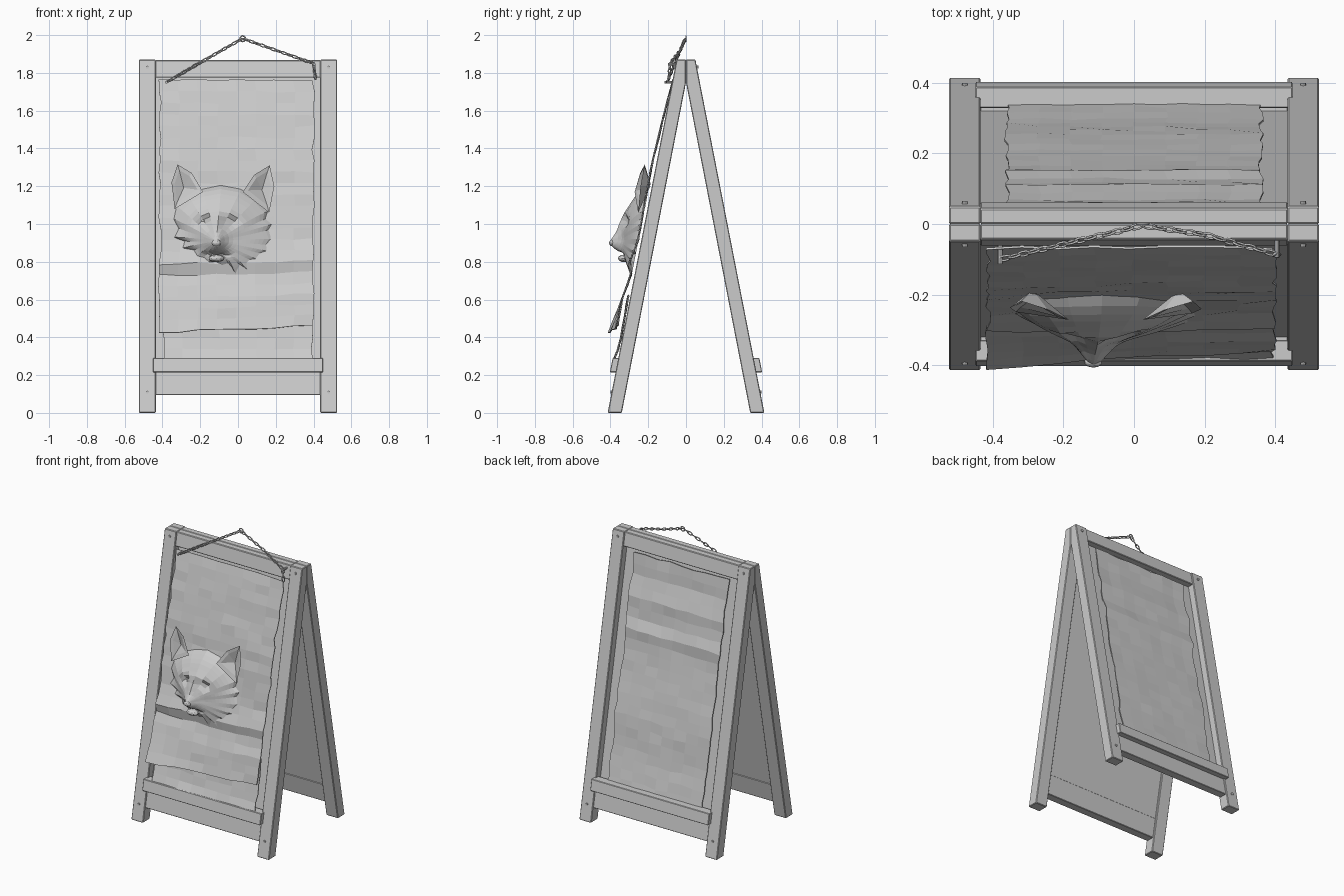
import bpy, bmesh, math, random
from mathutils import Vector, Matrix

if "Cube" in bpy.data.objects:
    bpy.data.objects.remove(bpy.data.objects["Cube"])

random.seed(4)
SLOPE, FOOT = 0.195, 0.415


def lean(x, z, d, side=-1):
    """Point on a leaning frame: d is how far it stands out of the outer face."""
    return Vector((x, side * (FOOT - SLOPE * z + d), z))


def make(name, verts, faces, smooth=False):
    me = bpy.data.meshes.new(name)
    me.from_pydata([tuple(v) for v in verts], [], faces)
    bm = bmesh.new()
    bm.from_mesh(me)
    bmesh.ops.recalc_face_normals(bm, faces=bm.faces)
    bm.to_mesh(me)
    bm.free()
    ob = bpy.data.objects.new(name, me)
    bpy.context.collection.objects.link(ob)
    if smooth:
        for p in me.polygons:
            p.use_smooth = True
    return ob


def prism(name, profile, x0, x1, bevel=0.004):
    """Extrude a (y, z) profile along x."""
    n = len(profile)
    verts = [(x, y, z) for x in (x0, x1) for y, z in profile]
    faces = [tuple(range(n)), tuple(range(n, 2 * n))]
    faces += [(i, (i + 1) % n, n + (i + 1) % n, n + i) for i in range(n)]
    ob = make(name, verts, faces)
    if bevel:
        b = ob.modifiers.new("bevel", 'BEVEL')
        b.width, b.segments = bevel, 1
    return ob


def slab(name, side, x0, x1, z0, z1, d0, d1, bevel=0.003):
    pts = [lean(0, z, d, side) for z, d in ((z0, d0), (z1, d0), (z1, d1), (z0, d1))]
    return prism(name, [(p.y, p.z) for p in pts], x0, x1, bevel)


# Two leaning frames: stiles, rails, ledges, backing boards
for side, label in ((-1, "front"), (1, "back")):
    stile = [(side * y, z) for y, z in
             ((0.415, 0), (0.34, 0), (0, 1.75), (0, 1.87), (0.05, 1.87))]
    for sx in (-1, 1):
        prism(label + "_leg", stile, sx * 0.435, sx * 0.525)
        # nail heads
        for z in (0.11, 1.83):
            m = Matrix.Translation(lean(sx * 0.48, z, 0.001, side)) @ Matrix.Rotation(math.pi / 2, 4, 'X')
            bpy.ops.mesh.primitive_cylinder_add(vertices=8, radius=0.008, depth=0.012)
            bpy.context.object.matrix_world = m
            bpy.context.object.name = label + "_nail"
    top = [(side * y, z) for y, z in ((0.062, 1.775), (0, 1.775), (0, 1.868), (0.044, 1.868))]
    prism(label + "_top_rail", top, -0.437, 0.437)
    slab(label + "_bottom_rail", side, -0.437, 0.437, 0.095, 0.225, -0.065, -0.008)
    slab(label + "_ledge", side, -0.45, 0.45, 0.215, 0.29, -0.03, 0.03)
    slab(label + "_board", side, -0.437, 0.437, 0.2, 1.79, -0.062, -0.05, 0)


def interp(table, z):
    for (z0, d0), (z1, d1) in zip(table, table[1:]):
        if z <= z1:
            f = max(0, (z - z0) / (z1 - z0))
            return d0 + f * (d1 - d0)
    return table[-1][1]


def sheet(name, side, x0, x1, z0, z1, depth, curl=0.0, slant=0.0, nx=8, nz=22, rough=0.004):
    """Worn, creased hanging sheet with ragged edges."""
    verts, faces = [], []
    for j in range(nz + 1):
        v = j / nz
        rag = [random.uniform(-0.008, 0.008) for _ in range(2)]
        for i in range(nx + 1):
            u = i / nx
            x = x0 + rag[0] + (x1 - x0 + rag[1] - rag[0]) * u
            z = z0 + (z1 - z0) * v + slant * u * (1 - v) ** 3
            z += random.uniform(-0.006, 0.006)
            d = interp(depth, z) + random.uniform(-rough, rough)
            d += curl * (1 - u) ** 2 * max(0, 1 - v / 0.15)
            verts.append(lean(x, z, d, side))
    w = nx + 1
    for j in range(nz):
        for i in range(nx):
            a = j * w + i
            faces.append((a, a + 1, a + w + 1, a + w))
    ob = make(name, verts, faces)
    s = ob.modifiers.new("thickness", 'SOLIDIFY')
    s.thickness, s.offset = 0.006, 0
    return ob


sheet("front_upper_sheet", -1, -0.415, 0.40, 0.425, 1.76,
      [(0.40, 0.045), (0.47, 0.035), (0.6, 0.04), (0.74, 0.018), (0.79, 0.042), (0.84, 0.03),
       (0.9, 0.018), (1.3, 0.022), (1.6, 0.008), (1.76, -0.004)], curl=0.04, slant=0.035)
sheet("front_lower_sheet", -1, -0.395, 0.39, 0.285, 0.62,
      [(0.28, 0.022), (0.36, 0.005), (0.62, 0.012)], nz=6)
sheet("back_sheet", 1, -0.36, 0.36, 0.25, 1.75,
      [(0.25, -0.02), (0.5, -0.032), (0.72, -0.02), (1.0, -0.03), (1.2, -0.03), (1.28, -0.015),
       (1.36, -0.032), (1.5, -0.015), (1.58, -0.035), (1.75, -0.025)], rough=0.003)

# Fox head relief: jagged fur outline lofted toward the nose
outline = [(-0.19, 1.19), (-0.09, 1.21), (0.02, 1.19), (0.10, 1.14), (0.165, 1.07), (0.15, 1.03),
           (0.185, 1.0), (0.165, 0.97), (0.19, 0.92), (0.165, 0.89), (0.18, 0.85), (0.14, 0.84),
           (0.14, 0.79), (0.095, 0.80), (0.07, 0.73), (0.035, 0.77), (-0.01, 0.725), (-0.035, 0.775),
           (-0.08, 0.755), (-0.12, 0.785), (-0.16, 0.77), (-0.19, 0.81), (-0.24, 0.815), (-0.24, 0.86),
           (-0.305, 0.87), (-0.285, 0.91), (-0.345, 0.93), (-0.32, 0.98), (-0.35, 1.03), (-0.33, 1.1),
           (-0.27, 1.16)]
NX, NZ = -0.115, 0.91


def bump(x, z, cx, cz, wx, wz):
    return math.exp(-((x - cx) / wx) ** 2 - ((z - cz) / wz) ** 2)


def relief(x, z, t):
    r = math.hypot(x - NX, z - NZ) or 1
    p = 1.2 + 2.8 * max(0, (z - NZ) / r) ** 2
    h = 0.015 + 0.095 * max(0, 1 - t ** p) ** 0.8
    h += 0.05 * bump(x, z, NX, 0.895, 0.05, 0.05) + 0.025 * bump(x, z, -0.11, 0.99, 0.032, 0.08)
    for ex in (-0.185, -0.035):
        h -= 0.028 * bump(x, z, ex, 1.015, 0.036, 0.022)
        h += 0.012 * bump(x, z, ex, 1.06, 0.05, 0.02)
    return h - 0.03 * bump(x, z, NX, 0.838, 0.06, 0.012)


RINGS = 13
n = len(outline)
verts, faces = [lean(NX, NZ, relief(NX, NZ, 0))], []
for k in range(1, RINGS + 1):
    t = k / RINGS
    for i, (ox, oz) in enumerate(outline):
        # inner rings use a softened outline, tufts only at the rim
        ax, az = outline[i - 1]
        bx, bz = outline[(i + 1) % n]
        s = 0.25 * (1 - t ** 3)
        qx, qz = ox * (1 - 2 * s) + s * (ax + bx), oz * (1 - 2 * s) + s * (az + bz)
        x, z = NX + t * (qx - NX), NZ + t * (qz - NZ)
        verts.append(lean(x, z, relief(x, z, t)))
for i in range(n):
    j = (i + 1) % n
    faces.append((0, 1 + i, 1 + j))
    for k in range(RINGS - 1):
        a, b = 1 + k * n, 1 + (k + 1) * n
        faces.append((a + i, b + i, b + j, a + j))
faces.append(tuple(1 + (RINGS - 1) * n + i for i in range(n)))
make("fox_head", verts, faces)

# Ears: raised rim, sunken bowl, closed back
for name, base_out, mid_out, tip, mid_in, base_in in (
        ("left_ear", (-0.335, 1.08), (-0.352, 1.22), (-0.32, 1.315), (-0.245, 1.27), (-0.185, 1.17)),
        ("right_ear", (0.165, 1.06), (0.192, 1.2), (0.168, 1.31), (0.085, 1.26), (0.025, 1.17))):
    rim = [base_out, mid_out, tip, mid_in, base_in]
    rim_d = [0.045, 0.06, 0.06, 0.075, 0.085]
    cx, cz = sum(p[0] for p in rim) / 5, sum(p[1] for p in rim) / 5
    outer = [lean(x, z, d) for (x, z), d in zip(rim, rim_d)]
    inner = [lean(cx + (x - cx) * 0.72, cz + (z - cz) * 0.72, d - 0.006) for (x, z), d in zip(rim, rim_d)]
    vs = outer + inner + [lean(cx, cz - 0.02, 0.028), lean(cx, cz, 0.008)]
    fs = []
    for i in range(5):
        j = (i + 1) % 5
        fs += [(i, j, 5 + j, 5 + i), (5 + i, 5 + j, 10), (j, i, 11)]
    make(name, vs, fs)

# Nose pad, lower lip, eyes
for name, x, z, d, size in (("nose", NX, 0.9, 0.152, (0.026, 0.016, 0.018)),
                            ("lower_lip", NX, 0.818, 0.075, (0.042, 0.03, 0.02)),
                            ("left_eye", -0.18, 1.016, 0.074, (0.024, 0.012, 0.008)),
                            ("right_eye", -0.04, 1.02, 0.074, (0.024, 0.012, 0.008))):
    bpy.ops.mesh.primitive_ico_sphere_add(subdivisions=2, radius=1, location=lean(x, z, d))
    bpy.context.object.scale = size
    bpy.context.object.name = name


# Hanging chain of alternating oval links
def link(name_verts, name_faces, centre, direction, roll, long, short, wire, seg=12, sides=6):
    base = len(name_verts)
    rot = direction.to_track_quat('X', 'Z').to_matrix() @ Matrix.Rotation(roll, 3, 'X')
    for i in range(seg):
        a = 2 * math.pi * i / seg
        for j in range(sides):
            b = 2 * math.pi * j / sides
            p = Vector(((long + wire * math.cos(b)) * math.cos(a),
                        (short + wire * math.cos(b)) * math.sin(a), wire * math.sin(b)))
            name_verts.append(centre + rot @ p)
            i2, j2 = (i + 1) % seg, (j + 1) % sides
            name_faces.append(tuple(base + q for q in (i * sides + j, i2 * sides + j,
                                                       i2 * sides + j2, i * sides + j2)))


def chain(name, pts, step=0.031):
    vs, fs, count = [], [], 0
    for a, b in zip(pts, pts[1:]):
        a, b = Vector(a), Vector(b)
        m = max(1, round((b - a).length / step))
        for k in range(m):
            link(vs, fs, a.lerp(b, (k + 0.5) / m), (b - a).normalized(),
                 0.5 + count * math.pi / 2, 0.019, 0.0075, 0.0035)
            count += 1
    make(name, vs, fs, True)


chain("left_chain", [(-0.38, -0.10, 1.75), (-0.19, -0.055, 1.86), (0.02, -0.005, 1.98)])
chain("right_chain", [(0.03, -0.005, 1.98), (0.2, -0.03, 1.92), (0.40, -0.085, 1.85)])
chain("chain_tail", [(0.40, -0.085, 1.85), (0.41, -0.09, 1.77)])
vs, fs = [], []
link(vs, fs, Vector((0.025, 0, 1.981)), Vector((1, 0, 0)), math.pi / 2, 0.015, 0.015, 0.004)
make("hanging_ring", vs, fs, True)
for x, z in ((-0.38, 1.75), (0.405, 1.845)):
    bpy.ops.mesh.primitive_cylinder_add(vertices=8, radius=0.007, depth=0.06,
                                        location=lean(x, z, 0.01), rotation=(math.pi / 2, 0, 0))
    bpy.context.object.name = "chain_peg"
